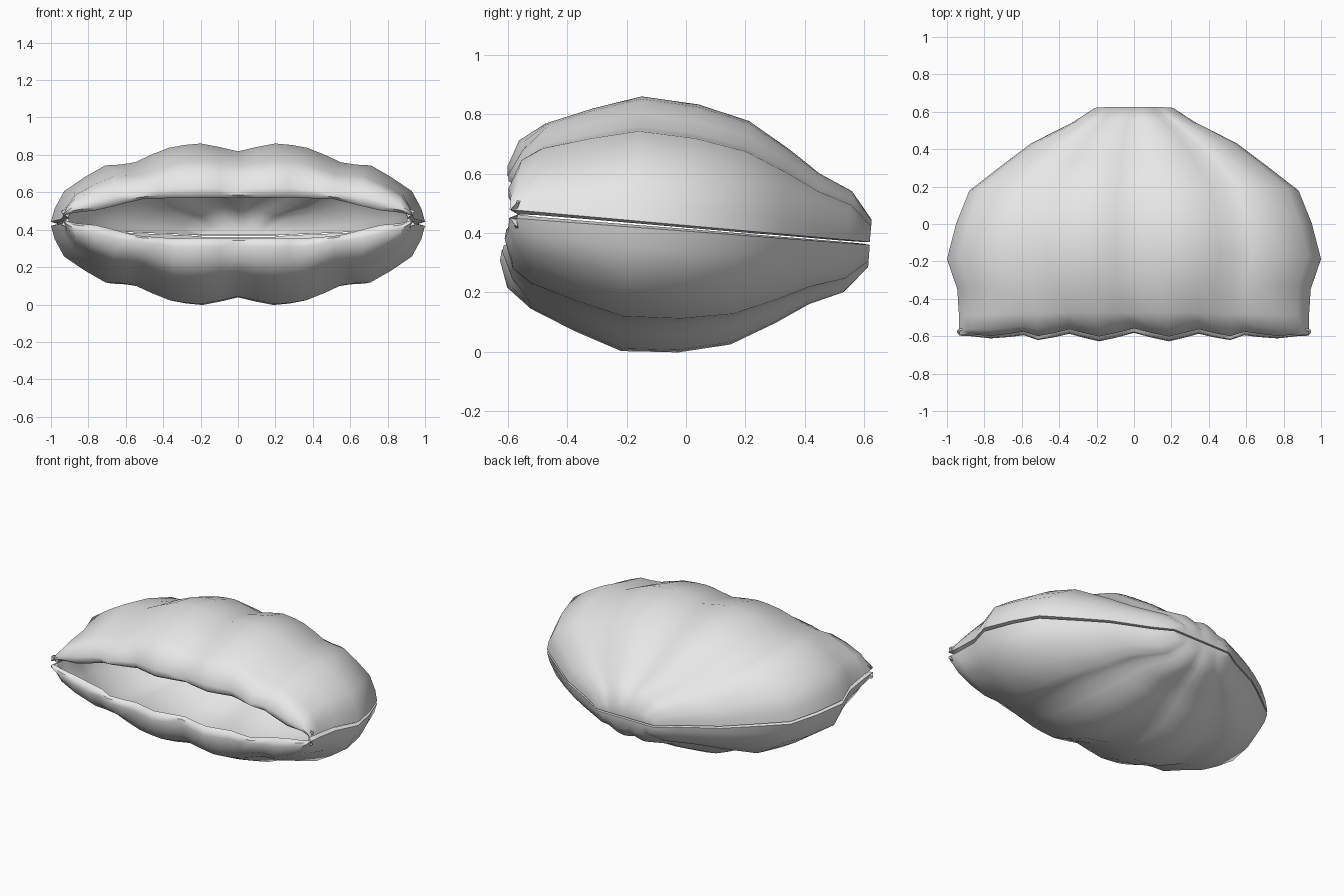
import bpy, bmesh, math
from mathutils import Matrix, Vector

if "Cube" in bpy.data.objects:
    bpy.data.objects.remove(bpy.data.objects["Cube"])

shell_grey = bpy.data.materials.new("shell_grey")
shell_grey.diffuse_color = (0.8, 0.8, 0.8, 1)
shell_grey.use_nodes = True
shell_grey.node_tree.nodes["Principled BSDF"].inputs["Base Color"].default_value = shell_grey.diffuse_color

# Cross-section over half the width: position, relative height, lip height, lip scallop
SECTION = [(0, .90, .095, .025), (.10, .955, .095, 0), (.20, 1, .095, -.02), (.29, .98, .095, 0),
           (.37, .945, .095, .02), (.46, .86, .09, 0), (.55, .76, .085, -.015), (.63, .73, .07, .01),
           (.71, .72, .05, 0), (.82, .57, .025, -.01), (.93, .39, .015, 0),
           (.98, .17, .005, 0), (1, 0, 0, 0)]
COLUMNS = [(-u, s, l, c) for u, s, l, c in reversed(SECTION[1:])] + SECTION

# Rows from hinge to front: y, half width, ridge height
ROWS = [(.62, .20, 0), (.62, .21, .075), (.545, .325, .165), (.43, .55, .215),
        (.325, .69, .285), (.177, .88, .37), (.003, .95, .41), (-.19, 1, .42),
        (-.35, .945, .365), (-.505, .935, .30), (-.575, .935, .235)]


def half_shell(name, pivot_z, slope, flip):
    """One valve, built with a level rim, then tilted about the hinge."""
    rows = []
    for y, w, h in ROWS:
        scallop = .7 if y < -.55 else 0
        rows.append([Vector((u * w, y + c * scallop, h * s)) for u, s, l, c in COLUMNS])
    # front wall and rolled lip
    rows.append([Vector((u * .935, -.60 + c, l + (.18 * s - l) * .6 if .18 * s > l else l))
                 for u, s, l, c in COLUMNS])
    rows.append([Vector((u * .935, -.597 + c, l + max(0, .18 * s - l) * .2))
                 for u, s, l, c in COLUMNS])
    rows.append([Vector((u * .93, -.575 + c, l)) for u, s, l, c in COLUMNS])

    bm = bmesh.new()
    grid = [[bm.verts.new(p) for p in row] for row in rows]
    for a, b in zip(grid, grid[1:]):
        for i in range(len(COLUMNS) - 1):
            bm.faces.new((a[i], b[i], b[i + 1], a[i + 1]))
    bmesh.ops.remove_doubles(bm, verts=bm.verts, dist=.0005)
    if flip:
        bmesh.ops.scale(bm, vec=(1, 1, -1), verts=bm.verts)
        bmesh.ops.reverse_faces(bm, faces=bm.faces)
    pivot = Vector((0, .62, pivot_z))
    tilt = Matrix.Rotation(-math.atan(slope), 4, 'X')
    for v in bm.verts:
        v.co = tilt @ (v.co - Vector((0, .62, 0))) + pivot

    mesh = bpy.data.meshes.new(name)
    bm.to_mesh(mesh)
    bm.free()
    mesh.materials.append(shell_grey)
    ob = bpy.data.objects.new(name, mesh)
    bpy.context.collection.objects.link(ob)
    bpy.ops.object.select_all(action='DESELECT')
    ob.select_set(True)
    bpy.context.view_layer.objects.active = ob
    # wall thickness towards the inside
    mod = ob.modifiers.new("thickness", 'SOLIDIFY')
    mod.thickness = .03
    mod.offset = -1
    bpy.ops.object.modifier_apply(modifier=mod.name)
    bpy.ops.object.shade_smooth_by_angle(angle=math.radians(50))
    return ob


half_shell("upper_shell", .37, .09, False)
half_shell("lower_shell", .36, .075, True)
